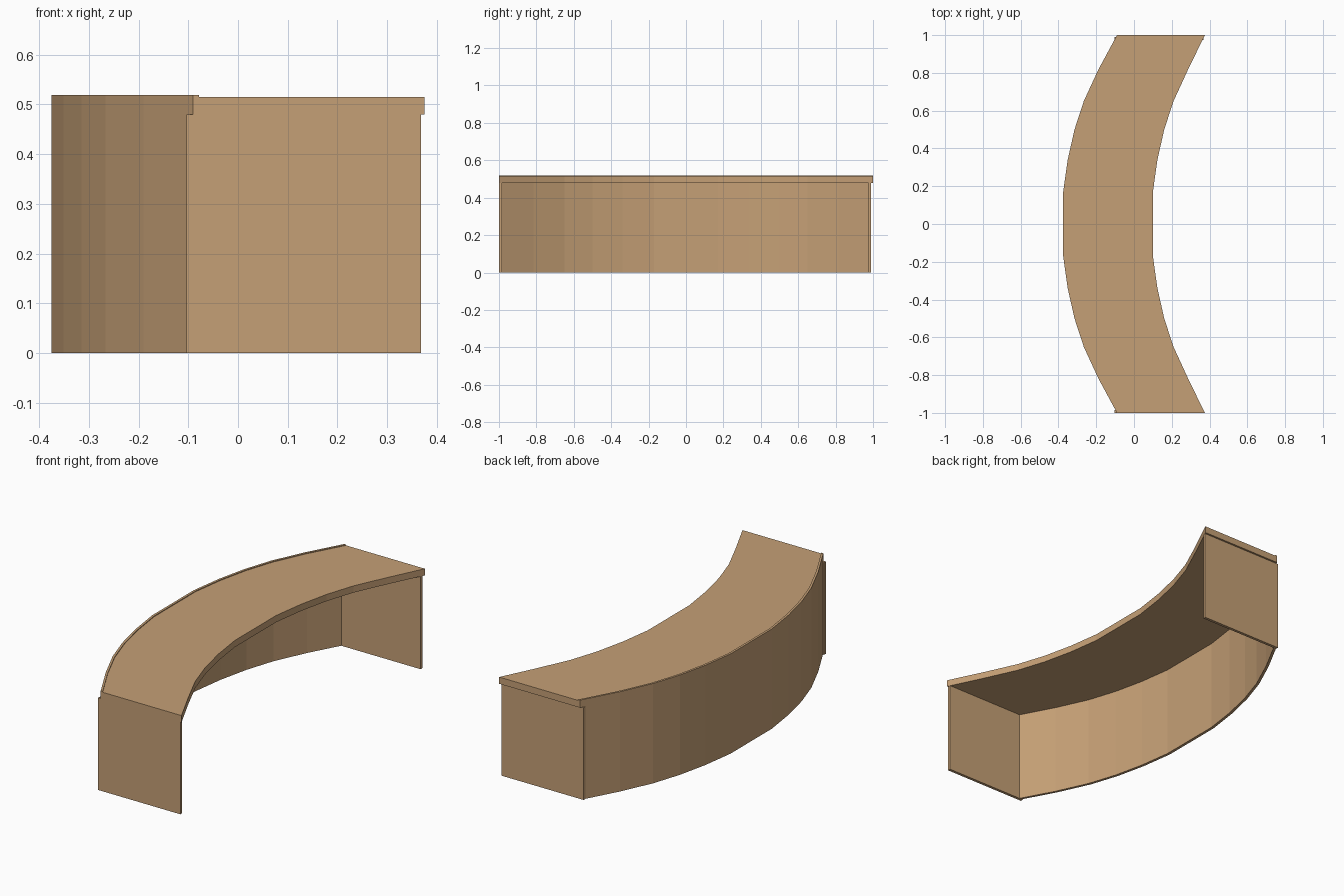
import bpy, bmesh

if "Cube" in bpy.data.objects:
    bpy.data.objects.remove(bpy.data.objects["Cube"])

wood = bpy.data.materials.new("wood")
wood.diffuse_color = (0.56, 0.35, 0.18, 1)
wood.use_nodes = True
wood.node_tree.nodes["Principled BSDF"].inputs["Base Color"].default_value = wood.diffuse_color

# Half of the outer arc (x, y); the inner edge is the same curve moved in x
ARC = [(-0.375, 0.17), (-0.351, 0.34), (-0.315, 0.5), (-0.266, 0.65), (-0.19, 0.815), (-0.09, 1.0)]
DEPTH = 0.465


def curve(shift=0.0, end=1.0):
    """Full mirrored arc, shifted in x and cut off at y = +-end."""
    (x0, y0), (x1, y1) = ARC[-2:]
    tip = (x0 + (x1 - x0) * (end - y0) / (y1 - y0), end)
    half = ARC[:-1] + [tip]
    pts = [(x, -y) for x, y in reversed(half)] + half
    return [(x + shift, y) for x, y in pts]


def curved_slab(name, left, right, z0, z1):
    """Solid strip between two arcs with equal point counts."""
    bm = bmesh.new()
    rings = []
    for (ax, ay), (bx, by) in zip(left, right):
        rings.append([bm.verts.new(p) for p in
                      ((ax, ay, z0), (bx, by, z0), (bx, by, z1), (ax, ay, z1))])
    for a, b in zip(rings, rings[1:]):
        for i in range(4):
            j = (i + 1) % 4
            bm.faces.new((a[i], a[j], b[j], b[i]))
    bm.faces.new(rings[0])
    bm.faces.new(rings[-1])
    bmesh.ops.recalc_face_normals(bm, faces=bm.faces)
    me = bpy.data.meshes.new(name)
    bm.to_mesh(me)
    bm.free()
    me.materials.append(wood)
    ob = bpy.data.objects.new(name, me)
    bpy.context.collection.objects.link(ob)
    return ob


# Desk top, overhanging the end panels
curved_slab("desk_top", curve(0.012), curve(DEPTH), 0.48, 0.515)
# Inner edge widens slightly toward the middle as seen from above
top = bpy.data.objects["desk_top"]
for v in top.data.vertices:
    if v.co.x > 0.05 and abs(v.co.y) < 0.9:
        v.co.x += 0.01

# Raised edging along the outer rim
curved_slab("edge_lip", curve(), curve(0.012), 0.48, 0.519)

# Curved modesty panel
curved_slab("curved_panel", curve(0, 0.985), curve(0.015, 0.985), 0, 0.48)

# End panels
for name, y0, y1 in (("front_end_panel", -1.0, -0.985), ("back_end_panel", 0.975, 0.99)):
    curved_slab(name, [(-0.104, y0), (-0.104, y1)], [(0.368, y0), (0.368, y1)], 0, 0.48)
